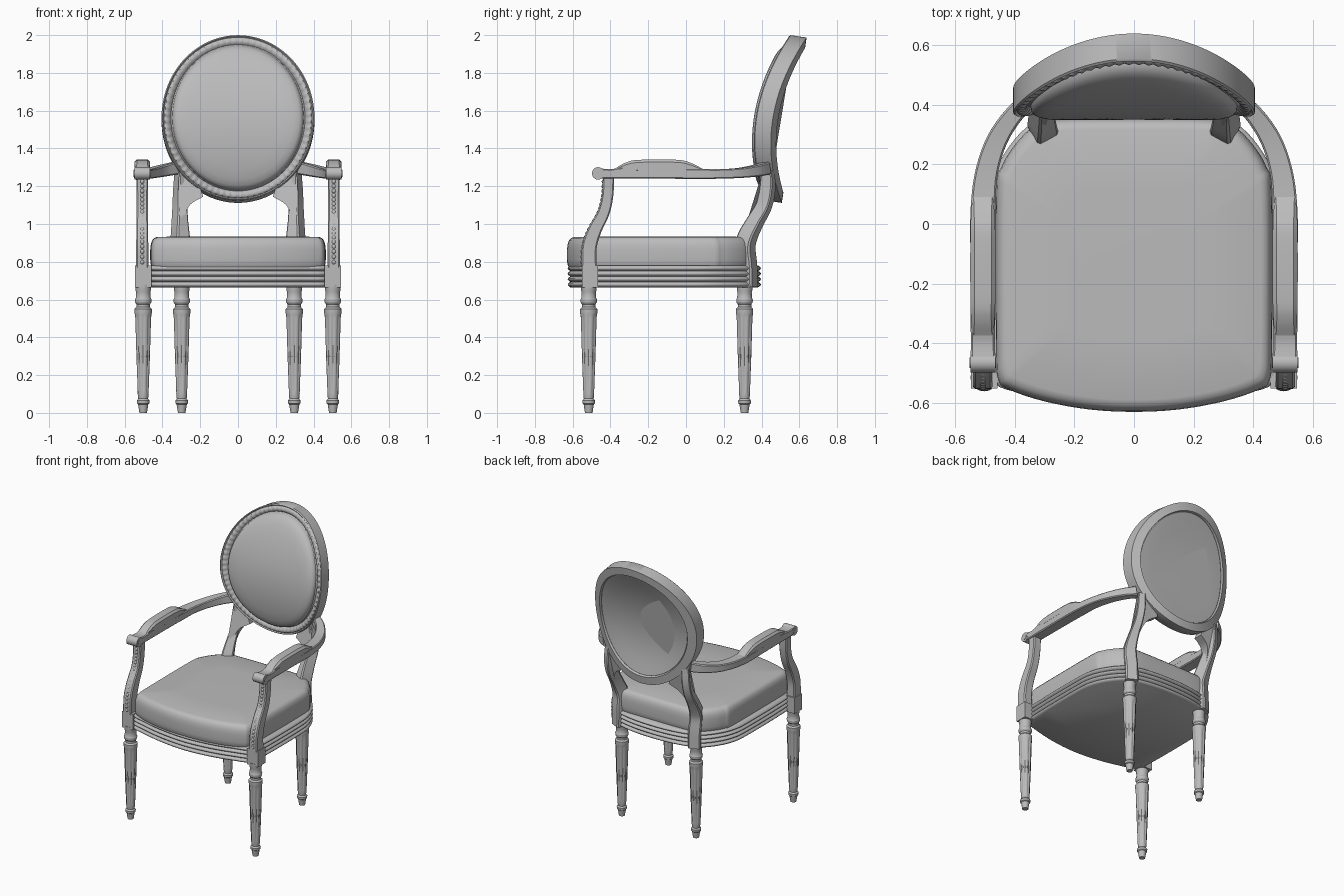
import bpy, bmesh, math
from mathutils import Vector, Matrix

if "Cube" in bpy.data.objects:
    bpy.data.objects.remove(bpy.data.objects["Cube"], do_unlink=True)

grey = bpy.data.materials.new("plain_grey")
grey.use_nodes = True
grey.diffuse_color = (0.5, 0.5, 0.5, 1)
grey.node_tree.nodes["Principled BSDF"].inputs["Base Color"].default_value = (0.5, 0.5, 0.5, 1)


def finish(name, bm, mirror=False, angle=35):
    bmesh.ops.recalc_face_normals(bm, faces=bm.faces)
    mesh = bpy.data.meshes.new(name)
    bm.to_mesh(mesh)
    bm.free()
    mesh.materials.append(grey)
    ob = bpy.data.objects.new(name, mesh)
    bpy.context.collection.objects.link(ob)
    bpy.ops.object.select_all(action='DESELECT')
    ob.select_set(True)
    bpy.context.view_layer.objects.active = ob
    bpy.ops.object.shade_smooth_by_angle(angle=math.radians(angle))
    if mirror:
        ob.modifiers.new("Mirror", 'MIRROR')


def loft(bm, rings, loop=False):
    """Skin a list of closed rings that have equal point counts."""
    rows = [[bm.verts.new(p) for p in ring] for ring in rings]
    n = len(rows[0])
    pairs = list(zip(rows, rows[1:])) + ([(rows[-1], rows[0])] if loop else [])
    for a, b in pairs:
        for i in range(n):
            j = (i + 1) % n
            bm.faces.new((a[i], a[j], b[j], b[i]))
    if not loop:
        bm.faces.new(rows[0])
        bm.faces.new(rows[-1])


def spline(points, steps=6):
    """Catmull-Rom curve through points of any dimension."""
    pts = [Vector(p) for p in points]
    ext = [pts[0] * 2 - pts[1]] + pts + [pts[-1] * 2 - pts[-2]]
    out = []
    for a, b, c, d in zip(ext, ext[1:], ext[2:], ext[3:]):
        for k in range(steps):
            t = k / steps
            out.append((b * 2 + (c - a) * t + (a * 2 - b * 5 + c * 4 - d) * t * t
                        + (b * 3 - a - c * 3 + d) * t ** 3) * 0.5)
    return out + [pts[-1]]


def sweep(bm, path, hint, chamfer=0.22):
    """Sweep a chamfered rectangle; each path point is x, y, z, width, height."""
    path = spline(path)
    centres = [Vector(p[:3]) for p in path]
    rings = []
    for i, p in enumerate(path):
        tangent = (centres[min(i + 1, len(path) - 1)] - centres[max(i - 1, 0)]).normalized()
        side = tangent.cross(Vector(hint)).normalized()
        up = side.cross(tangent)
        w, h = p[3] / 2, p[4] / 2
        c = min(w, h) * chamfer
        corners = [(w, h - c), (w - c, h), (c - w, h), (-w, h - c),
                   (-w, c - h), (c - w, -h), (w - c, -h), (w, c - h)]
        rings.append([centres[i] + side * a + up * b for a, b in corners])
    loft(bm, rings)


def outline(half, steps=4):
    """Closed smooth outline, symmetric in x, from a half given front to back."""
    full = half + [(-x, y) for x, y in half[-2:0:-1]]
    return spline([full[-1]] + full + full[:2], steps)[steps:-steps - 1]


def seat_ring(shape, scale, z):
    return [(p.x * scale, (p.y + .13) * scale - .13, z) for p in shape]


# Moulded seat rail with four rounded ridges
rail_shape = outline([(0, -.62), (.2, -.602), (.36, -.565), (.465, -.525), (.488, -.4), (.49, 0),
                      (.475, .13), (.43, .23), (.36, .315), (.28, .355), (.15, .382), (0, .39)])
bm = bmesh.new()
rings = []
for k in range(25):
    ridge = abs(math.sin(math.pi * k / 6))
    rings.append(seat_ring(rail_shape, 0.985 + 0.028 * ridge, .665 + .115 * k / 24))
loft(bm, rings)
finish("seat_rail", bm, angle=50)

# Seat cushion with a rolled edge and a straight back
cushion_shape = outline([(0, -.63), (.15, -.622), (.3, -.595), (.42, -.555), (.456, -.52), (.463, -.4),
                         (.463, .1), (.445, .19), (.4, .265), (.34, .325), (.27, .352), (0, .356)])
bm = bmesh.new()
loft(bm, [seat_ring(cushion_shape, s, z) for s, z in
          [(.98, .77), (.995, .785), (1, .81), (1, .865), (.994, .89),
           (.98, .912), (.955, .926), (.92, .932), (.5, .934)]])
finish("seat_cushion", bm)

# Turned, fluted legs
leg_profile = [(0, .02), (.045, .027), (.05, .033), (.065, .034), (.075, .026), (.09, .028),
               (.1, .029), (.12, .03), (.3, .037), (.5, .043), (.52, .044), (.53, .046),
               (.55, .046), (.56, .036), (.575, .036), (.585, .043), (.6, .044), (.61, .039),
               (.64, .038), (.65, .041), (.68, .041)]
for name, cx, cy in (("front_legs", .502, -.515), ("back_legs", .298, .31)):
    bm = bmesh.new()
    rings = []
    for z, r in leg_profile:
        ring = []
        for i in range(48):
            a = math.tau * i / 48
            depth = .12 * max(0, math.cos(a * 8)) if .11 < z < .51 else 0
            rr = r * (1 - depth)
            ring.append((cx + rr * math.cos(a), cy + rr * math.sin(a), z))
        rings.append(ring)
    loft(bm, rings)
    finish(name, bm, True, 30)

# Square blocks where the front legs meet the rail
bm = bmesh.new()
bmesh.ops.create_cube(bm, size=1, matrix=Matrix.Translation((.502, -.508, .722))
                      @ Matrix.Diagonal((.088, .086, .115, 1)))
finish("front_corner_blocks", bm, True)

# Back posts, leaning rearwards up to the oval
bm = bmesh.new()
sweep(bm, [(.3, .325, .665, .085, .09), (.3, .322, .78, .085, .09), (.303, .313, .87, .085, .09),
           (.306, .325, .93, .078, .088), (.308, .365, 1.01, .064, .08), (.308, .41, 1.09, .056, .075),
           (.305, .43, 1.18, .055, .075), (.3, .43, 1.28, .05, .07)], (.45, .9, 0))
finish("back_posts", bm, True)

# Curved brackets joining the posts to the oval
bm = bmesh.new()
profile = spline([(.29, .95), (.285, 1.03), (.255, 1.1), (.185, 1.145)]) + \
    [Vector(p) for p in ((.2, 1.19), (.27, 1.26), (.315, 1.26), (.318, 1.1), (.31, .95))]


def post_y(z):
    return min(.335 + .52 * (z - .95), .432)


loft(bm, [[(p.x, post_y(p.y) + d, p.y) for p in profile] for d in (-.032, .032)])
finish("back_brackets", bm, True)

# The rim wraps forwards at its sides; the panels inside it bend only with height
CENTRE = 1.5625


def rim_y(x, z):
    return .485 + .15 * (z - CENTRE) - .7 * x * x


def panel_ring(f, depth, rx=.348, rz=.384, n=96):
    ring = []
    for i in range(n):
        a = math.tau * i / n
        x, z = rx * f * math.cos(a), rz * f * math.sin(a)
        edge = rx * math.sqrt(max(0, 1 - (z / rz) ** 2))
        ring.append((x, rim_y(edge, z + CENTRE) + depth, z + CENTRE - .15 * max(depth, 0)))
    return ring


# Oval frame with a carved ripple around its front moulding
section = [(-.066, .03), (-.064, .002), (-.058, -.008), (-.05, .002), (-.042, -.006), (-.03, -.01),
           (-.018, -.006), (-.012, .002), (-.006, -.004), (0, .004), (0, .088), (-.055, .088), (-.062, .065)]
bm = bmesh.new()
rings = []
for i in range(288):
    a = math.tau * i / 288
    ring = []
    for k, (o, d) in enumerate(section):
        if k in (4, 5, 6):
            d += .003 * math.cos(a * 72)
        x, z = (.405 + o) * math.cos(a), CENTRE + (.4375 + o) * math.sin(a)
        ring.append((x, rim_y(x, z) + d, z - .15 * max(d, 0)))
    rings.append(ring)
loft(bm, rings, loop=True)
finish("back_frame", bm, angle=40)

# Upholstery on the front, and a slightly sunk panel behind
inner = (.85, .7, .55, .4, .25, .12, .02)
bm = bmesh.new()
loft(bm, [panel_ring(f, d) for f, d in
          [(1, .03), (1, -.004), (.988, -.02), (.965, -.03), (.93, -.036)] + [(f, -.041) for f in inner]])
finish("back_cushion", bm, angle=60)
bm = bmesh.new()
loft(bm, [panel_ring(f, d) for f, d in [(1, .04), (1, .07), (.98, .076)] + [(f, .078) for f in inner]])
finish("back_panel", bm)

# Arms: straight at the front, curving inwards to the back
bm = bmesh.new()
sweep(bm, [(.507, -.465, 1.268, .084, .056), (.507, -.4, 1.265, .08, .05), (.507, -.32, 1.27, .082, .06),
           (.507, -.1, 1.268, .084, .056), (.506, .05, 1.265, .084, .054), (.495, .17, 1.265, .076, .05),
           (.46, .28, 1.27, .07, .052), (.4, .37, 1.282, .062, .06), (.335, .425, 1.295, .055, .066)],
      (0, 0, 1))
finish("arms", bm, True)

# Padded elbow rests
bm = bmesh.new()
sweep(bm, [(.507, -.38, 1.28, .07, .02), (.507, -.31, 1.297, .08, .06), (.507, -.24, 1.306, .084, .068),
           (.507, -.05, 1.306, .084, .068), (.507, .02, 1.296, .08, .056), (.507, .09, 1.28, .07, .02)],
      (0, 0, 1), .4)
finish("arm_pads", bm, True)

# Scrolled arm ends
bm = bmesh.new()
for radius, width in ((.033, .084), (.018, .09)):
    bmesh.ops.create_cone(bm, cap_ends=True, segments=24, radius1=radius, radius2=radius, depth=width,
                          matrix=Matrix.Translation((.507, -.465, 1.268)) @ Matrix.Rotation(math.pi / 2, 4, 'Y'))
finish("arm_scrolls", bm, True)

# Curved arm supports with a string of carved beads down the front
support = [(.507, -.513, .77, .066, .08), (.507, -.511, .88, .064, .078), (.507, -.482, .97, .062, .072),
           (.507, -.436, 1.06, .06, .063), (.507, -.415, 1.15, .06, .06), (.507, -.41, 1.25, .064, .06)]
bm = bmesh.new()
sweep(bm, support, (0, 1, 0))
finish("arm_supports", bm, True)
bm = bmesh.new()
for p in spline(support, 4)[1:-1]:
    bmesh.ops.create_uvsphere(bm, u_segments=10, v_segments=6, radius=.014,
                              matrix=Matrix.Translation((p[0], p[1] - p[4] / 2 + .008, p[2])))
finish("support_beads", bm, True)
